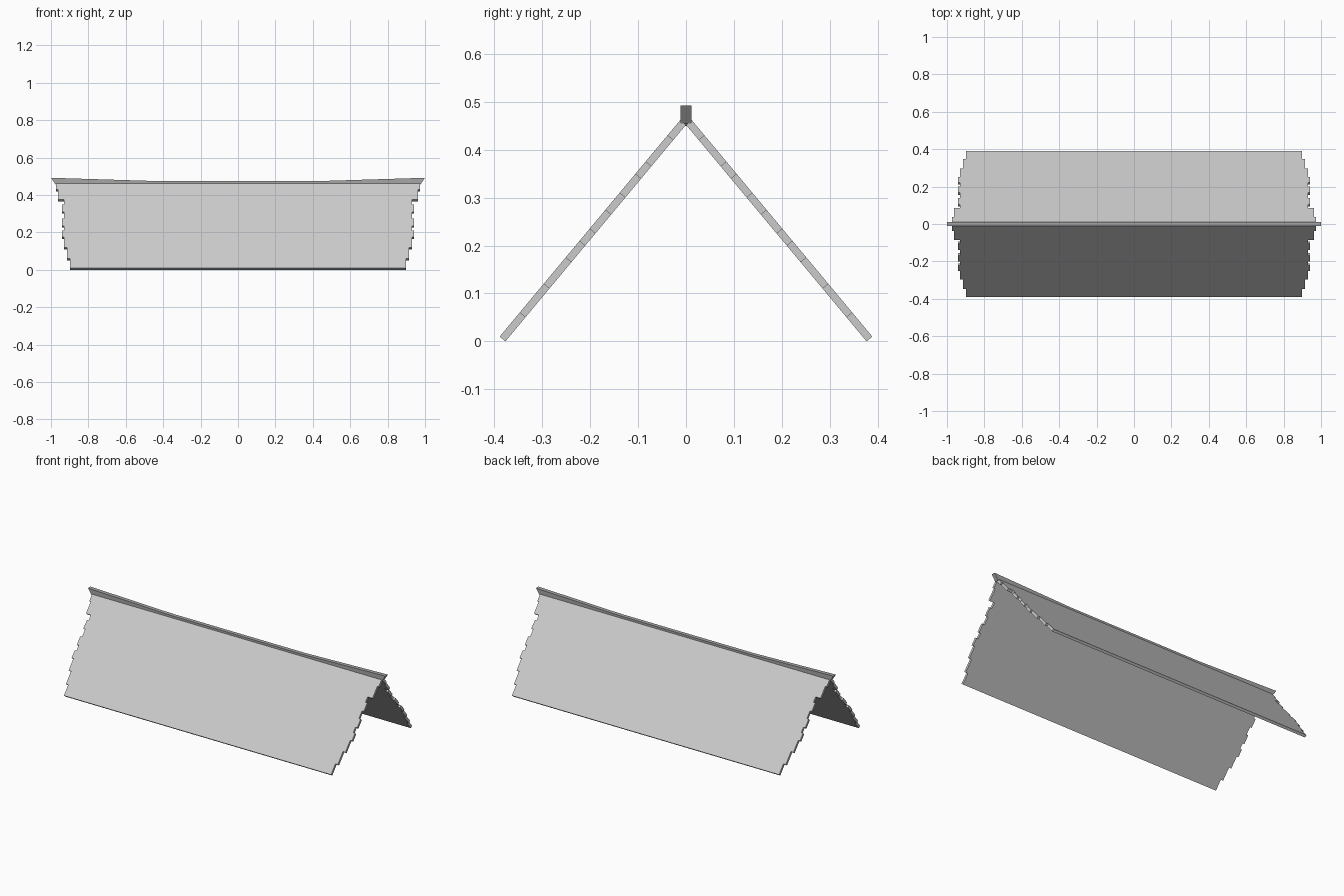
import bpy
import bmesh
from mathutils import Vector

cube = bpy.data.objects.get("Cube")
if cube:
    bpy.data.objects.remove(cube)


def material(name, value):
    mat = bpy.data.materials.new(name)
    mat.use_nodes = True
    colour = (value, value, value, 1)
    mat.diffuse_color = colour
    mat.node_tree.nodes["Principled BSDF"].inputs["Base Color"].default_value = colour
    return mat


def prism(name, outline, depth, mat):
    """Extrude a closed 3D outline along the depth vector."""
    bm = bmesh.new()
    face = bm.faces.new([bm.verts.new(p) for p in outline])
    new = bmesh.ops.extrude_face_region(bm, geom=[face], use_keep_orig=True)["geom"]
    bmesh.ops.translate(bm, verts=[v for v in new if isinstance(v, bmesh.types.BMVert)], vec=depth)
    bmesh.ops.recalc_face_normals(bm, faces=bm.faces)
    mesh = bpy.data.meshes.new(name)
    bm.to_mesh(mesh)
    bm.free()
    mesh.materials.append(mat)
    obj = bpy.data.objects.new(name, mesh)
    bpy.context.collection.objects.link(obj)
    return obj


roof_grey = material("light grey roof", 0.6)
beam_grey = material("mid grey ridge", 0.38)

# Stepped gable edge: (top height of each course, half length)
courses = [(0.06, 0.898), (0.12, 0.914), (0.175, 0.93), (0.21, 0.942),
           (0.235, 0.93), (0.275, 0.942), (0.31, 0.93), (0.35, 0.942),
           (0.375, 0.93), (0.43, 0.963), (0.462, 0.973)]
eave_y, eave_z, ridge_y, ridge_z = 0.389, 0.01, 0.012, 0.462

edge = []
bottom = eave_z
for top, half in courses:
    edge += [(half, bottom), (half, top)]
    bottom = top
outline = edge + [(-x, z) for x, z in reversed(edge)]


# Sloping roof panels
def on_slope(x, z, side):
    t = (z - eave_z) / (ridge_z - eave_z)
    return (x, side * (eave_y + (ridge_y - eave_y) * t), z)


for name, side in (("front_roof_panel", -1), ("back_roof_panel", 1)):
    prism(name, [on_slope(x, z, side) for x, z in outline],
          Vector((0, -side * 0.012, -0.01)), roof_grey)

# Ridge beam, rising slightly toward both slanted ends
half_beam = [(0.45, 0.45), (0.975, 0.455), (1.0, 0.492), (0.45, 0.475)]
beam = half_beam + [(-x, z) for x, z in reversed(half_beam)]
prism("ridge_beam", [(x, -0.012, z) for x, z in beam], Vector((0, 0.024, 0)), beam_grey)
